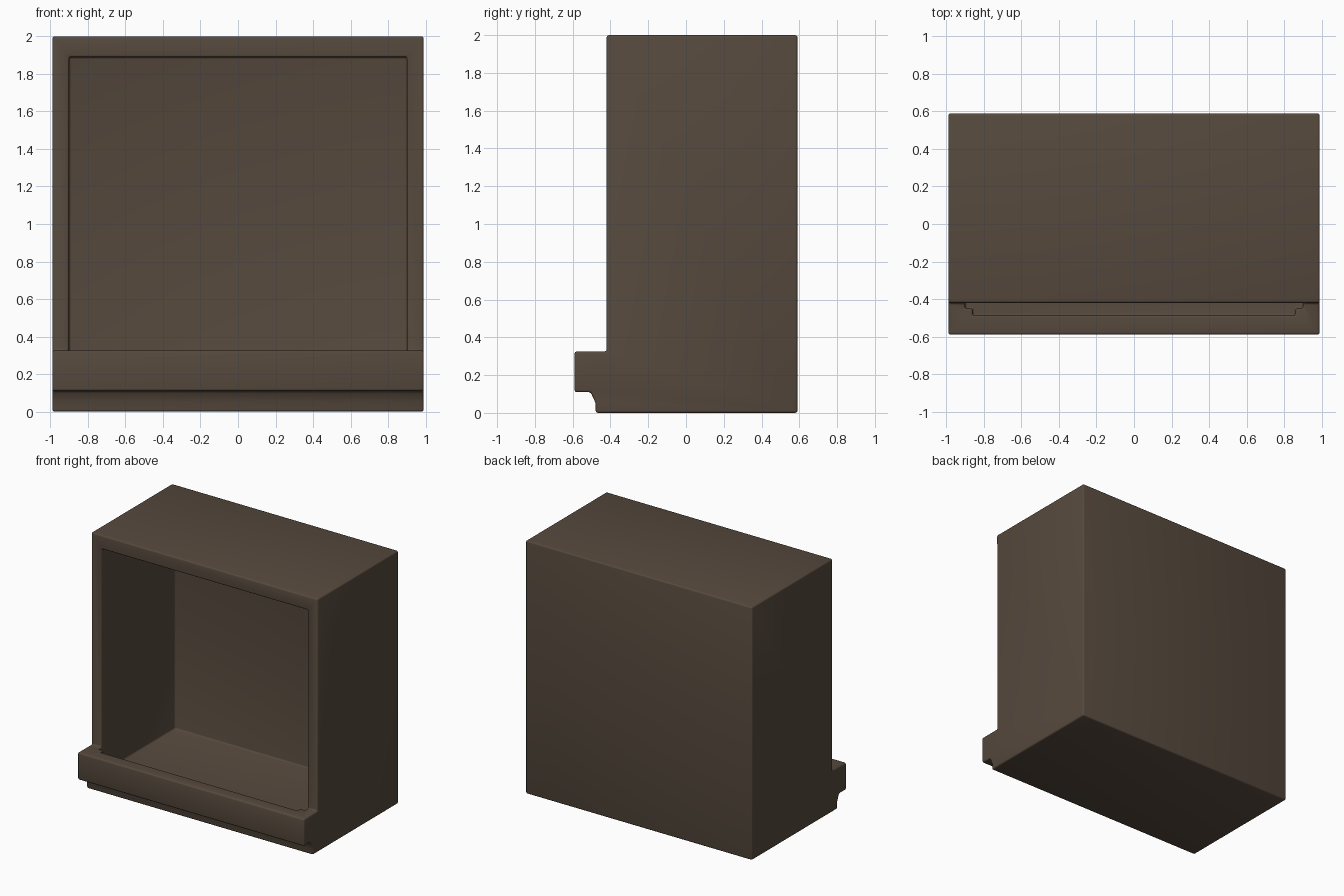
import bpy, bmesh
from mathutils import Vector

if "Cube" in bpy.data.objects:
    bpy.data.objects.remove(bpy.data.objects["Cube"])

brown = bpy.data.materials.new("dark_brown")
brown.diffuse_color = (0.093, 0.067, 0.047, 1)
brown.use_nodes = True
brown.node_tree.nodes["Principled BSDF"].inputs["Base Color"].default_value = brown.diffuse_color


def prism(name, points, offset):
    """Extrude a flat polygon along an offset vector."""
    bm = bmesh.new()
    face = bm.faces.new([bm.verts.new(p) for p in points])
    new = bmesh.ops.extrude_face_region(bm, geom=[face])["geom"]
    bmesh.ops.translate(bm, vec=Vector(offset),
                        verts=[v for v in new if isinstance(v, bmesh.types.BMVert)])
    bmesh.ops.recalc_face_normals(bm, faces=bm.faces)
    mesh = bpy.data.meshes.new(name)
    bm.to_mesh(mesh)
    bm.free()
    obj = bpy.data.objects.new(name, mesh)
    bpy.context.collection.objects.link(obj)
    mesh.materials.append(brown)
    return obj


# Box with the front rail, from its side profile (y, z)
side = [(0.59, 0), (0.59, 2), (-0.42, 2), (-0.42, 0.325), (-0.59, 0.325),
        (-0.59, 0.11), (-0.505, 0.11), (-0.478, 0.05), (-0.478, 0)]
box = prism("open_box", [(-0.99, y, z) for y, z in side], (1.98, 0, 0))

# Hollow interior, narrowing to a slot behind the rail (x, y)
half = [(0.90, 0.50), (0.90, -0.45), (0.86, -0.45), (0.86, -0.488)]
plan = half + [(-x, y) for x, y in reversed(half)]
cutter = prism("hollow_cutter", [(x, y, 0.12) for x, y in plan], (0, 0, 1.77))
cutter.hide_render = True
cutter.hide_set(True)

cut = box.modifiers.new("hollow", "BOOLEAN")
cut.operation = "DIFFERENCE"
cut.solver = "EXACT"
cut.object = cutter

# Softened edges
bevel = box.modifiers.new("soft_edges", "BEVEL")
bevel.width = 0.012
bevel.segments = 3
bevel.limit_method = "ANGLE"

# Apply, drop the cutter and shade smoothly
bpy.context.view_layer.objects.active = box
box.select_set(True)
for name in ("hollow", "soft_edges"):
    bpy.ops.object.modifier_apply(modifier=name)
bpy.data.objects.remove(cutter)
bpy.ops.object.shade_smooth_by_angle(angle=0.6)
